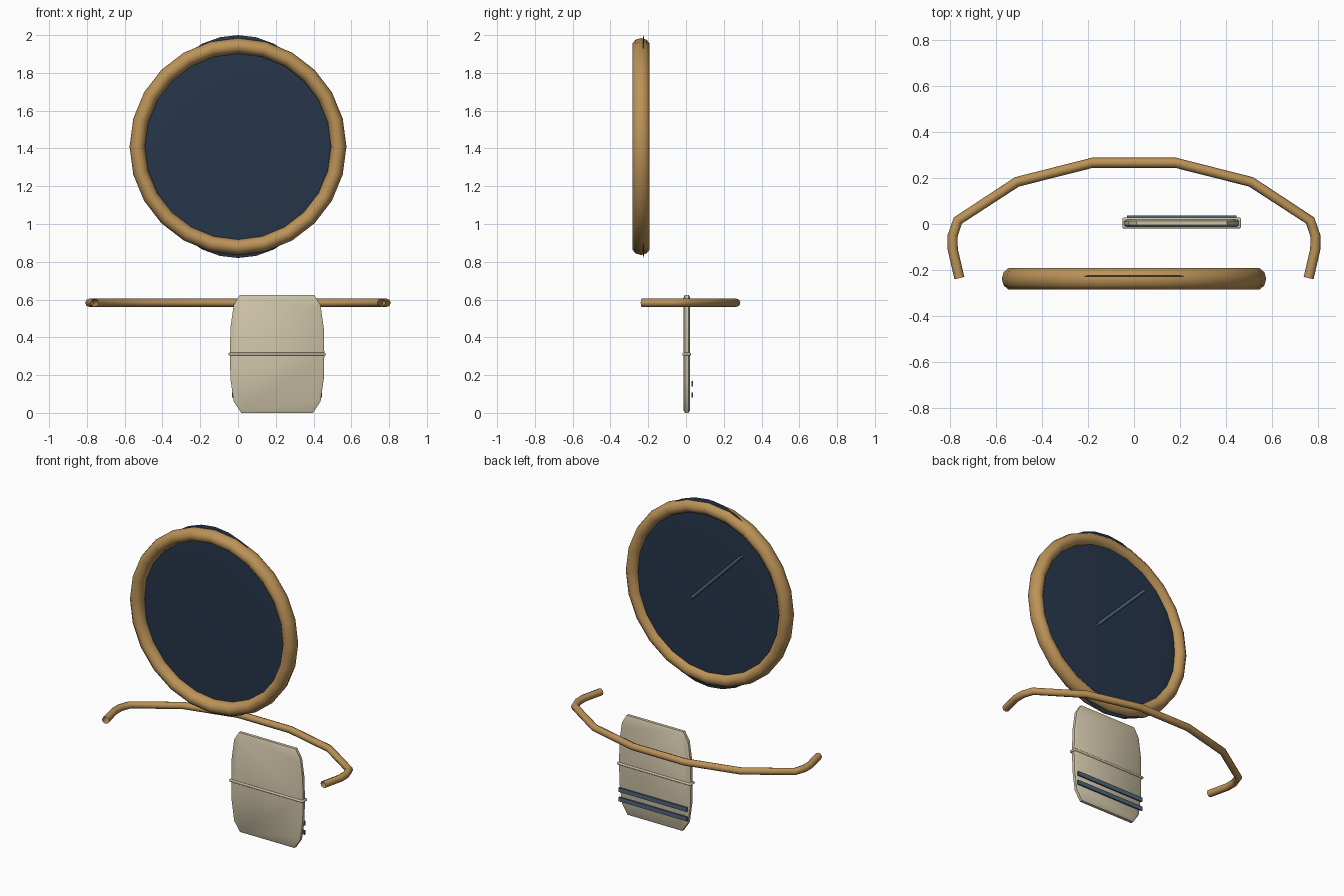
import bpy, bmesh, math
from mathutils import Vector

if "Cube" in bpy.data.objects:
    bpy.data.objects.remove(bpy.data.objects["Cube"])


def material(name, rgb):
    m = bpy.data.materials.new(name)
    m.diffuse_color = (*rgb, 1)
    m.use_nodes = True
    m.node_tree.nodes["Principled BSDF"].inputs["Base Color"].default_value = m.diffuse_color
    return m


TAN = material("tan", (0.50, 0.29, 0.095))
NAVY = material("navy", (0.02, 0.037, 0.07))
CREAM = material("cream", (0.62, 0.55, 0.39))
SLATE = material("slate", (0.08, 0.13, 0.20))


def finish(name, mat, angle=40):
    ob = bpy.context.object
    ob.name = name
    ob.data.materials.append(mat)
    bpy.ops.object.transform_apply(location=False, rotation=True, scale=True)
    bpy.ops.object.shade_smooth_by_angle(angle=math.radians(angle))
    return ob


def box(name, centre, size, mat):
    bpy.ops.mesh.primitive_cube_add(size=1, location=centre)
    bpy.context.object.scale = size
    return finish(name, mat)


def slab(name, outline, y, half, inset, mat):
    # closed outline in x/z, full size in the middle and inset at both faces
    cx = sum(p[0] for p in outline) / len(outline)
    cz = sum(p[1] for p in outline) / len(outline)
    bm = bmesh.new()
    rings = []
    for dy, k in ((-half, inset), (-half * 0.55, 0), (half * 0.55, 0), (half, inset)):
        rings.append([bm.verts.new((x - k * math.copysign(min(1, abs(x - cx) / 0.2), x - cx), y + dy,
                                    z - k * math.copysign(min(1, abs(z - cz) / 0.25), z - cz)))
                      for x, z in outline])
    n = len(outline)
    for a, b in zip(rings, rings[1:]):
        for i in range(n):
            bm.faces.new((a[i], a[(i + 1) % n], b[(i + 1) % n], b[i]))
    bm.faces.new(rings[0])
    bm.faces.new(rings[-1])
    bmesh.ops.recalc_face_normals(bm, faces=bm.faces)
    me = bpy.data.meshes.new(name)
    bm.to_mesh(me)
    bm.free()
    ob = bpy.data.objects.new(name, me)
    bpy.context.collection.objects.link(ob)
    bpy.ops.object.select_all(action='DESELECT')
    ob.select_set(True)
    bpy.context.view_layer.objects.active = ob
    return finish(name, mat)


# Round frame
bpy.ops.mesh.primitive_torus_add(major_segments=24, minor_segments=10, major_radius=0.533,
                                 minor_radius=0.041, location=(0, -0.238, 1.41),
                                 rotation=(math.pi / 2, 0, 0))
bpy.context.object.scale = (1, 1, 1.18)
finish("round_frame", TAN, 60)

# Slightly domed oval disc inside the frame
bpy.ops.mesh.primitive_uv_sphere_add(segments=32, ring_count=16, radius=1,
                                     location=(0, -0.226, 1.41), rotation=(math.pi / 2, 0, 0))
bpy.context.object.scale = (0.492, 0.59, 0.012)
finish("disc", NAVY, 60)

# Diagonal rod on the back of the disc
a, b = Vector((0.10, -0.204, 1.365)), Vector((-0.245, -0.204, 1.715))
bpy.ops.mesh.primitive_cylinder_add(vertices=10, radius=0.01, depth=(b - a).length, location=(a + b) / 2)
bpy.context.object.rotation_euler = (b - a).to_track_quat('Z', 'Y').to_euler()
finish("back_rod", SLATE)

# Curved rail, mirrored from half of its path
half = [(0.758, -0.235), (0.787, -0.11), (0.787, -0.05), (0.765, 0.015), (0.508, 0.183), (0.18, 0.266)]
path = half + [(-x, y) for x, y in reversed(half)]
curve = bpy.data.curves.new("rail", 'CURVE')
curve.dimensions = '3D'
curve.bevel_depth = 0.022
curve.bevel_resolution = 2
spline = curve.splines.new('POLY')
spline.points.add(len(path) - 1)
for p, (x, y) in zip(spline.points, path):
    p.co = (x, y, 0.583, 1)
rail = bpy.data.objects.new("rail", curve)
bpy.context.collection.objects.link(rail)
bpy.ops.object.select_all(action='DESELECT')
rail.select_set(True)
bpy.context.view_layer.objects.active = rail
bpy.ops.object.convert(target='MESH')
finish("rail", TAN, 60)

# Hanging panel with bulging sides
CX, CY = 0.207, 0.004
right = [(0.19, 0.0), (0.23, 0.06), (0.247, 0.18), (0.25, 0.31), (0.247, 0.45), (0.23, 0.57), (0.197, 0.625)]
outline = [(CX + x, z) for x, z in right] + [(CX - x, z) for x, z in reversed(right)]
slab("panel", outline, CY, 0.017, 0.012, CREAM)

# Thin band around the panel
band = box("panel_band", (CX, CY, 0.311), (0.515, 0.047, 0.015), CREAM)
bev = band.modifiers.new("round", 'BEVEL')
bev.width, bev.segments = 0.006, 2

# Two stripes on the back of the panel
for i, z in enumerate((0.095, 0.154)):
    box(f"back_stripe_{i + 1}", (CX, 0.033, z), (0.475, 0.008, 0.027), SLATE)
